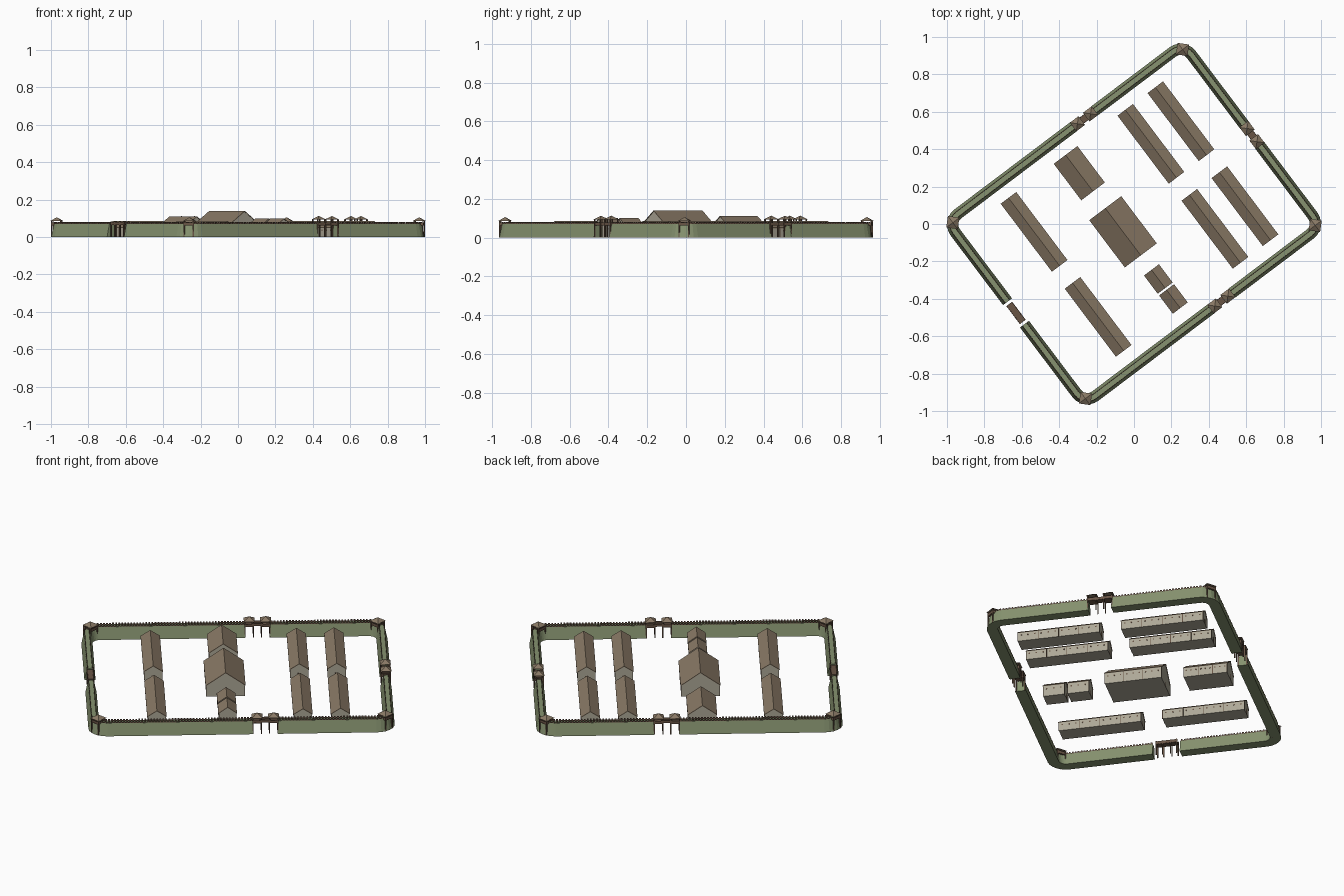
import bpy, bmesh, math
from mathutils import Matrix, Vector

if "Cube" in bpy.data.objects:
    bpy.data.objects.remove(bpy.data.objects["Cube"])

ROT = Matrix.Rotation(math.radians(37), 4, 'Z')   # whole fort is turned on the ground
A, B, R = 0.72, 0.54, 0.07                        # corner arc centres and centreline radius
GU = 0.125                                        # offset of the long-side gates


def material(name, rgb):
    m = bpy.data.materials.new(name)
    m.diffuse_color = (*rgb, 1)
    m.use_nodes = True
    m.node_tree.nodes["Principled BSDF"].inputs["Base Color"].default_value = m.diffuse_color
    return m


TURF = material("turf", (0.24, 0.29, 0.16))
ROOF = material("roof_tile", (0.25, 0.19, 0.13))
WOOD = material("timber", (0.14, 0.09, 0.06))
STONE = material("plaster", (0.42, 0.39, 0.31))


def finish(bm, name, mat):
    bmesh.ops.recalc_face_normals(bm, faces=bm.faces)
    bm.transform(ROT)
    me = bpy.data.meshes.new(name)
    bm.to_mesh(me)
    bm.free()
    me.materials.append(mat)
    ob = bpy.data.objects.new(name, me)
    bpy.context.collection.objects.link(ob)


def box(bm, c, size, ang=0):
    m = Matrix.Translation(c) @ Matrix.Rotation(ang, 4, 'Z') @ Matrix.Diagonal((*size, 1))
    bmesh.ops.create_cube(bm, size=1, matrix=m)


def sweep(bm, path, profile):
    rings = [[bm.verts.new((p.x + n.x * o, p.y + n.y * o, z)) for o, z in profile] for p, n in path]
    k = len(profile)
    for r, s in zip(rings, rings[1:]):
        for i in range(k):
            bm.faces.new((r[i], r[(i + 1) % k], s[(i + 1) % k], s[i]))
    bm.faces.new(rings[0])
    bm.faces.new(rings[-1])


def quarter(sx, sy, ustart, vend):
    """Path from a long-side gate, round one corner, to a short-side gate."""
    pts = [(Vector((ustart, sy * (B + R))), Vector((0, sy)))]
    for i in range(7):
        t = math.radians(90 - 15 * i)
        n = Vector((sx * math.cos(t), sy * math.sin(t)))
        pts.append((Vector((sx * A, sy * B)) + n * R, n))
    pts.append((Vector((sx * (A + R), vend)), Vector((sx, 0))))
    return pts


# Turf rampart with timber parapets and merlons
ramp, para = bmesh.new(), bmesh.new()
for sx in (1, -1):
    for sy in (1, -1):
        path = quarter(sx, sy, GU + sx * 0.068, sy * (0.063 if sx > 0 else 0.075))
        sweep(ramp, path, [(-0.03, 0), (0.03, 0), (0.015, 0.07), (-0.015, 0.07)])
        for o in (-0.013, 0.013):
            sweep(para, path, [(o - .0015, .066), (o + .0015, .066), (o + .0015, .074), (o - .0015, .074)])
            for (p, n), (q, m) in zip(path, path[1:]):
                p, q = p + n * o, q + m * o
                d = q - p
                k = max(1, int(d.length / 0.016))
                for i in range(k):
                    c = p + d * (i + 0.5) / k
                    box(para, (c.x, c.y, 0.077), (0.009, 0.003, 0.007), math.atan2(d.y, d.x))
finish(ramp, "rampart", TURF)
finish(para, "parapet", WOOD)


def tower(c, ang, s, eave, peak, name):
    """Roofed watch platform on four posts."""
    rot = Matrix.Translation((*c, 0)) @ Matrix.Rotation(ang, 4, 'Z')
    bm = bmesh.new()
    h = s * 0.4
    for x in (-h, h):
        for y in (-h, h):
            p = rot @ Vector((x, y, eave / 2))
            box(bm, p, (0.006, 0.006, eave), ang)
    box(bm, (*c, 0.063), (s * .86, s * .86, 0.004), ang)
    for i in range(4):
        a = ang + i * math.pi / 2
        off = Matrix.Rotation(a, 2) @ Vector((h, 0))
        box(bm, (c[0] + off.x, c[1] + off.y, 0.071), (0.003, s * .8, 0.014), a)
    finish(bm, name + "_frame", WOOD)
    bm = bmesh.new()
    bmesh.ops.create_cone(bm, cap_ends=True, segments=4, radius1=s * .7071, radius2=0, depth=peak - eave,
                          matrix=Matrix.Translation((*c, (eave + peak) / 2))
                          @ Matrix.Rotation(ang + math.pi / 4, 4, 'Z'))
    finish(bm, name + "_roof", ROOF)


# Corner towers
for sx in (1, -1):
    for sy in (1, -1):
        tower((sx * (A + R * .7), sy * (B + R * .7)), math.pi / 4, 0.062, 0.086, 0.106, "corner_tower")

# Twin-towered gates on three sides, with a footbridge between
for gx, gy, ang in ((GU, B + R, 0), (GU, -B - R, 0), (A + R, 0, math.pi / 2)):
    d = Vector((math.cos(ang), math.sin(ang)))
    for s in (-1, 1):
        tower((gx + d.x * s * .044, gy + d.y * s * .044), ang, 0.058, 0.093, 0.113, "gate_tower")
    bm = bmesh.new()
    box(bm, (gx, gy, 0.066), (0.06, 0.036, 0.005), ang)
    for s in (-1, 1):
        box(bm, (gx - d.y * s * .018, gy + d.x * s * .018, 0.072), (0.06, 0.003, 0.014), ang)
    finish(bm, "gate_bridge", WOOD)

# Simple fourth gate: open platform on posts
bm = bmesh.new()
gx = -A - R
box(bm, (gx, 0, 0.067), (0.038, 0.12, 0.005))
for s in (-1, 1):
    box(bm, (gx + s * .018, 0, 0.074), (0.003, 0.12, 0.016))
    for y in (-0.056, -0.022, 0.022, 0.056):
        box(bm, (gx + s * .017, y, 0.042), (0.006, 0.006, 0.084))
finish(bm, "open_gate", WOOD)


def building(name, u, v, w, l, eave, ridge, bays):
    """Gabled hall, ridge along local y, with timber posts and small windows."""
    bm = bmesh.new()
    iw, il = w / 2 - .004, l / 2 - .003
    sec = [(-iw, 0), (iw, 0), (iw, eave), (0, ridge - .004), (-iw, eave)]
    path = [(Vector((u, v + s * il)), Vector((1, 0))) for s in (-1, 1)]
    sweep(bm, path, sec)
    finish(bm, name + "_walls", STONE)
    bm = bmesh.new()
    t = .004
    drop = (ridge - eave) * .008 / w
    path = [(Vector((u, v + s * l / 2)), Vector((1, 0))) for s in (-1, 1)]
    e = eave - drop
    sweep(bm, path, [(-w / 2, e), (0, ridge - t), (w / 2, e), (w / 2, e + t), (0, ridge), (-w / 2, e + t)])
    finish(bm, name + "_roof", ROOF)
    bm = bmesh.new()
    for s in (-1, 1):
        for i in range(bays + 1):
            y = v - il + 2 * il * i / bays
            box(bm, (u + s * iw, y, eave / 2), (.002, .003, eave))
        for i in range(bays * 3):
            y = v - il + 2 * il * (i + .5) / (bays * 3)
            box(bm, (u + s * iw, y, eave * .72), (.0015, .008, .007))
        box(bm, (u, v + s * il, .014), (.016, .002, .028))
    finish(bm, name + "_timber", WOOD)


# Barracks in three double rows
for u in (-0.452, 0.33, 0.531):
    for v in (0.288, -0.281):
        building("barrack", u, v, 0.104, 0.455, 0.05, 0.085, 4)
# Central range
building("headquarters", -0.072, 0.002, 0.214, 0.316, 0.063, 0.14, 3)
building("commander_house", -0.07, 0.393, 0.158, 0.244, 0.055, 0.111, 3)
for v in (-0.313, -0.447):
    building("granary", -0.073, v, 0.1, 0.122, 0.063, 0.1, 1)
